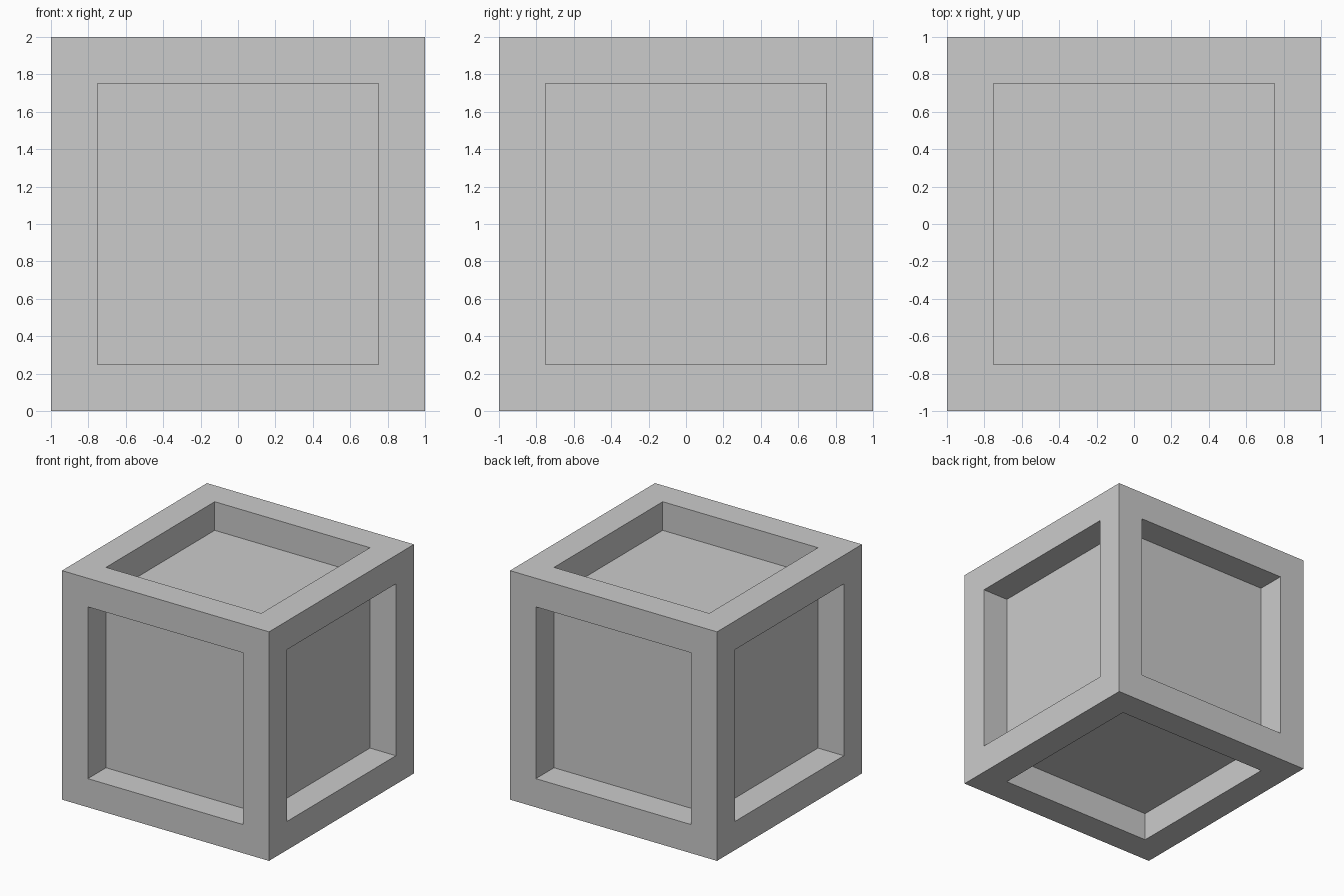
import bpy
import bmesh

SIZE = 2.0
FRAME = 0.25   # width of the border around each panel
DEPTH = 0.25   # how far each panel sits back

default = bpy.data.objects.get("Cube")
if default:
    bpy.data.objects.remove(default, do_unlink=True)

# Plain grey for the whole crate
grey = bpy.data.materials.new("plain_grey")
grey.use_nodes = True
colour = (0.6, 0.6, 0.6, 1.0)
grey.diffuse_color = colour
grey.node_tree.nodes["Principled BSDF"].inputs["Base Color"].default_value = colour

# Crate body: a cube standing on the ground
bm = bmesh.new()
bmesh.ops.create_cube(bm, size=SIZE)
bmesh.ops.translate(bm, verts=bm.verts, vec=(0, 0, SIZE / 2))
bm.normal_update()

# Recessed panels: inset every side, then push the inner face straight in
sides = list(bm.faces)
bmesh.ops.inset_individual(bm, faces=sides, thickness=FRAME, use_even_offset=True)
for side in sides:
    inward = side.normal * -DEPTH
    panel = bmesh.ops.extrude_discrete_faces(bm, faces=[side])["faces"][0]
    bmesh.ops.translate(bm, verts=panel.verts, vec=inward)
bmesh.ops.recalc_face_normals(bm, faces=bm.faces)

mesh = bpy.data.meshes.new("crate")
bm.to_mesh(mesh)
bm.free()
mesh.materials.append(grey)
crate = bpy.data.objects.new("crate", mesh)
bpy.context.collection.objects.link(crate)
